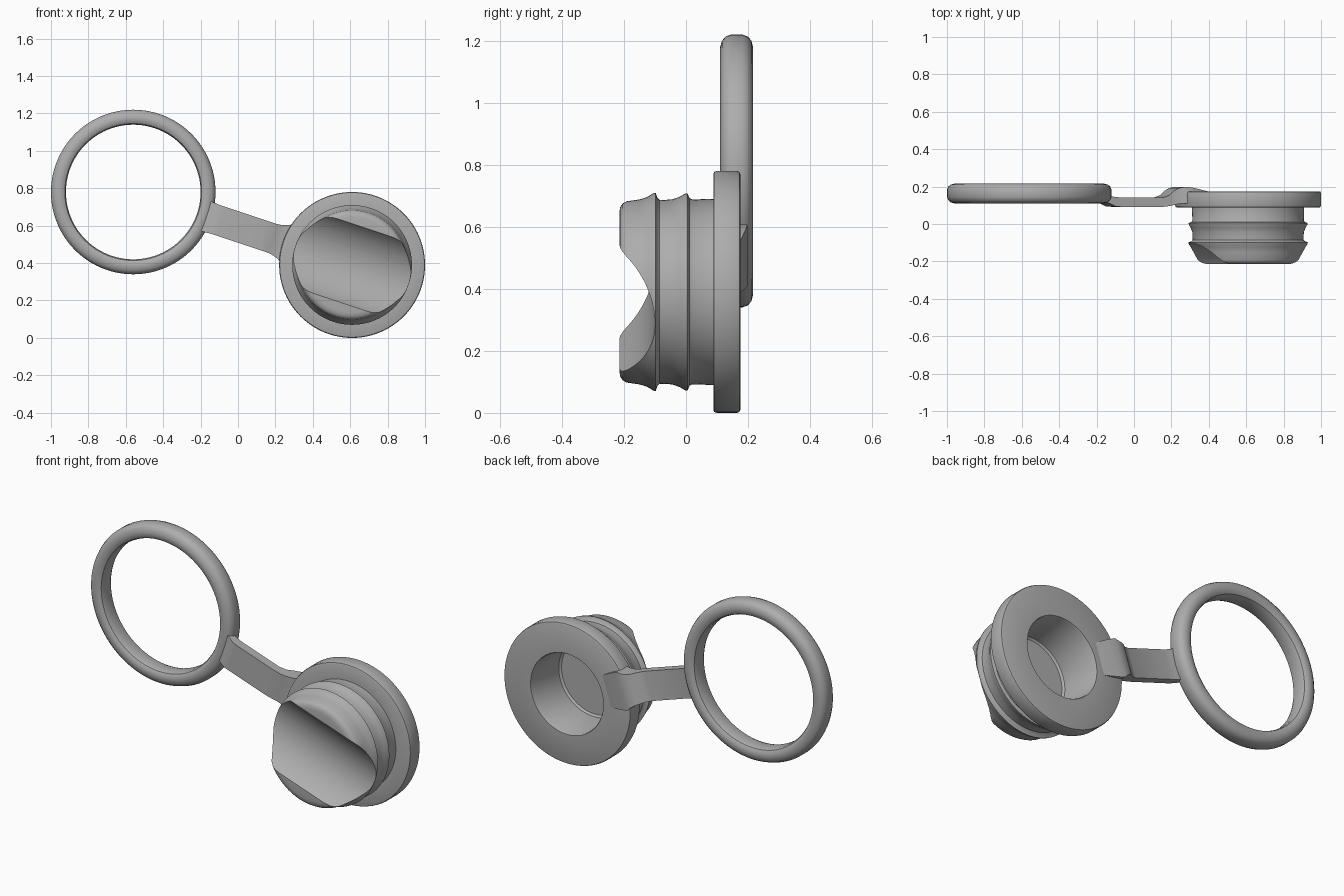
import bpy, bmesh, math
from mathutils import Vector, Matrix

if "Cube" in bpy.data.objects:
    bpy.data.objects.remove(bpy.data.objects["Cube"])

RING = Vector((-0.56, 0, 0.78))
PLUG = Vector((0.61, 0, 0.39))
ALONG = (PLUG - RING).normalized()                 # from ring to plug
ACROSS = Vector((-ALONG.z, 0, ALONG.x))            # across the strap

rubber = bpy.data.materials.new("grey_rubber")
rubber.use_nodes = True
rubber.diffuse_color = (0.42, 0.42, 0.42, 1)
bsdf = rubber.node_tree.nodes["Principled BSDF"]
bsdf.inputs["Base Color"].default_value = (0.42, 0.42, 0.42, 1)
bsdf.inputs["Roughness"].default_value = 0.6


def finish(bm, name):
    bmesh.ops.remove_doubles(bm, verts=bm.verts, dist=0.0001)
    bmesh.ops.recalc_face_normals(bm, faces=bm.faces)
    mesh = bpy.data.meshes.new(name)
    bm.to_mesh(mesh)
    bm.free()
    mesh.materials.append(rubber)
    obj = bpy.data.objects.new(name, mesh)
    bpy.context.collection.objects.link(obj)
    return obj


def smooth(obj, degrees=35):
    bpy.ops.object.select_all(action="DESELECT")
    obj.select_set(True)
    bpy.context.view_layer.objects.active = obj
    bpy.ops.object.shade_smooth_by_angle(angle=math.radians(degrees))


def lathe(name, profile, centre, closed, steps=96):
    """Turn a (radius, y) profile about the y axis through centre."""
    bm = bmesh.new()
    verts = [bm.verts.new(centre + Vector((r, y, 0))) for r, y in profile]
    pairs = list(zip(verts, verts[1:]))
    if closed:
        pairs.append((verts[-1], verts[0]))
    edges = [bm.edges.new(p) for p in pairs]
    bmesh.ops.spin(bm, geom=verts + edges, cent=centre, axis=(0, 1, 0),
                   angle=math.tau, steps=steps)
    return finish(bm, name)


# Retaining ring with rounded section
ring = lathe("retaining_ring", [
    (0.36, 0.135), (0.366, 0.12), (0.38, 0.111), (0.40, 0.11), (0.42, 0.116),
    (0.433, 0.127), (0.44, 0.145), (0.44, 0.182), (0.433, 0.2), (0.42, 0.211),
    (0.40, 0.216), (0.38, 0.214), (0.366, 0.205), (0.36, 0.19)], RING, True)
smooth(ring)

# Plug: hollow back, flange, two barbed ribs and rounded nose
plug = lathe("plug", [
    (0, -0.07), (0.205, -0.07), (0.215, -0.06), (0.22, 0.168), (0.224, 0.175),
    (0.38, 0.175), (0.387, 0.172), (0.39, 0.165), (0.39, 0.1), (0.387, 0.091),
    (0.38, 0.088), (0.30, 0.088), (0.298, 0.02), (0.303, 0.011), (0.318, 0.005),
    (0.317, -0.003), (0.307, -0.02), (0.298, -0.045), (0.296, -0.085),
    (0.303, -0.092), (0.32, -0.098), (0.318, -0.106), (0.306, -0.125),
    (0.298, -0.15), (0.292, -0.192), (0.285, -0.204), (0.273, -0.212),
    (0.255, -0.215), (0, -0.215)], PLUG, False)

# Rounded groove cut across the nose, in line with the strap
bm = bmesh.new()
bmesh.ops.create_cone(bm, cap_ends=True, segments=128, radius1=0.249,
                      radius2=0.249, depth=1.2)
turn = ALONG.to_track_quat("Z", "Y").to_matrix().to_4x4()
bm.transform(Matrix.Translation(PLUG + Vector((0, -0.349, 0))) @ turn)
cutter = finish(bm, "groove_cutter")
cutter.hide_render = True
cut = plug.modifiers.new("groove", "BOOLEAN")
cut.operation = "DIFFERENCE"
cut.solver = "EXACT"
cut.object = cutter
smooth(plug)
bpy.ops.object.modifier_apply(modifier=cut.name)
bpy.data.objects.remove(cutter)
smooth(plug)

# Strap: stations of distance from ring centre, front y, back y, half width
stations = [
    (0.385, 0.125, 0.155, 0.084), (0.43, 0.108, 0.15, 0.083),
    (0.46, 0.094, 0.144, 0.081), (0.49, 0.092, 0.142, 0.08),
    (0.73, 0.092, 0.142, 0.08), (0.765, 0.096, 0.155, 0.08),
    (0.79, 0.102, 0.178, 0.081), (0.815, 0.108, 0.192, 0.085),
    (0.84, 0.11, 0.197, 0.093), (0.86, 0.11, 0.198, 0.104),
    (0.90, 0.11, 0.192, 0.1), (0.95, 0.11, 0.181, 0.092),
    (0.985, 0.11, 0.173, 0.085)]
bm = bmesh.new()
loops = []
for u, front, back, half in stations:
    mid = RING + ALONG * u
    loops.append([bm.verts.new(mid + ACROSS * (half * s) + Vector((0, y, 0)))
                  for s, y in ((-1, front), (1, front), (1, back), (-1, back))])
for a, b in zip(loops, loops[1:]):
    for i in range(4):
        j = (i + 1) % 4
        bm.faces.new((a[i], a[j], b[j], b[i]))
bm.faces.new(loops[0])
bm.faces.new(loops[-1])
strap = finish(bm, "strap")
smooth(strap, 45)
